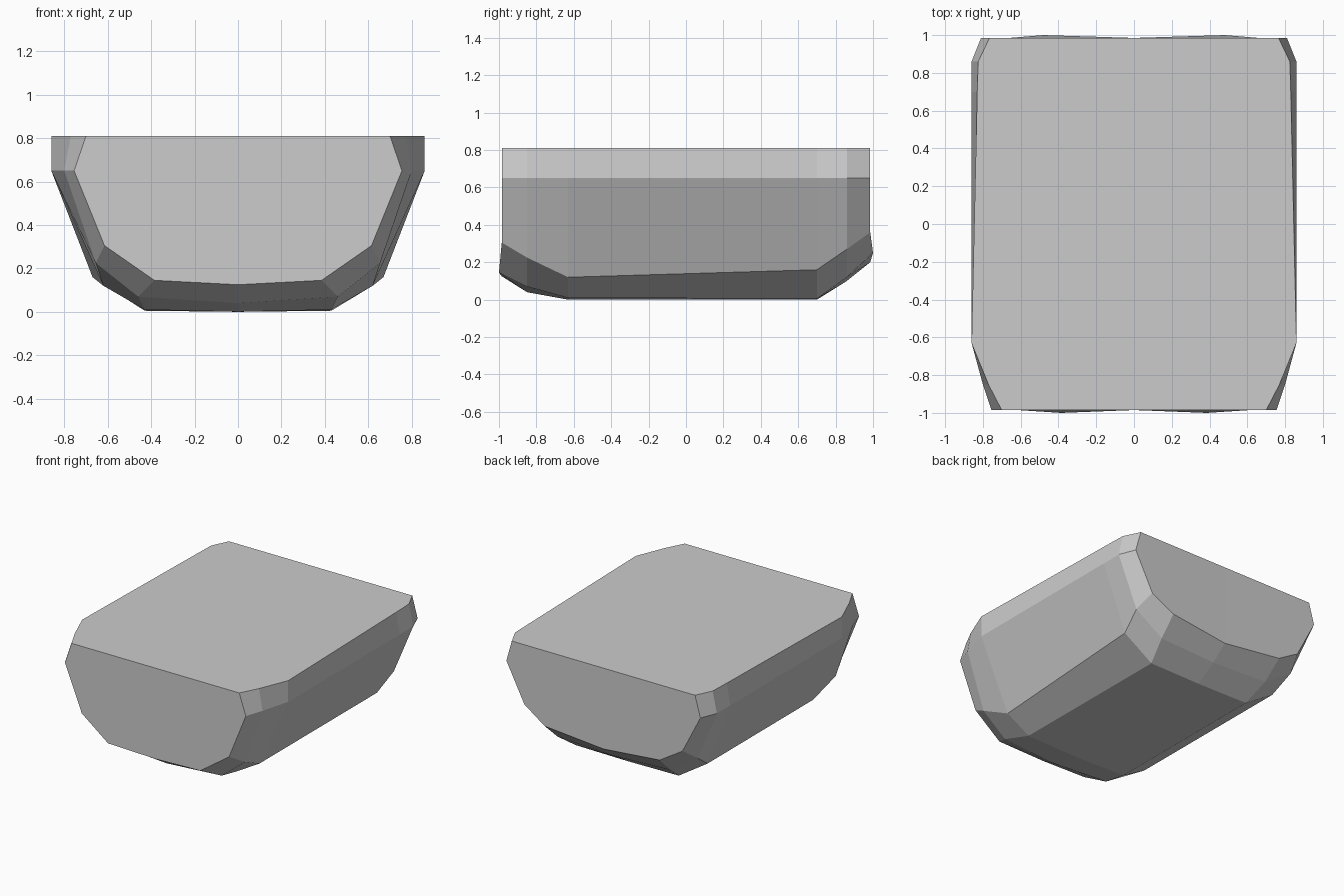
import bpy, bmesh

if "Cube" in bpy.data.objects:
    bpy.data.objects.remove(bpy.data.objects["Cube"])

TOP = 0.81
# Half cross-sections, front to back:
# y, rim x, side x, chine (x, z), bottom edge (x, z), keel z
sections = [
    (-0.985, 0.70, 0.755, (0.615, 0.305), (0.385, 0.145), 0.125),
    (-0.85, 0.77, 0.80, (0.655, 0.225), (0.46, 0.07), 0.04),
    (-0.63, 0.86, 0.86, (0.62, 0.12), (0.43, 0.01), 0.0),
    (0.70, 0.83, 0.86, (0.67, 0.16), (0.43, 0.005), 0.0),
    (0.86, 0.825, 0.86, (0.70, 0.27), (0.47, 0.12), 0.10),
    (0.985, 0.765, 0.81, (0.66, 0.36), (0.48, 0.25), 0.20),
]

bm = bmesh.new()
rings = []
for i, (y, rim, side, chine, low, keel) in enumerate(sections):
    half = [(rim, TOP), (side, 0.65), chine, low]
    pts = half + [(0, keel)] + [(-x, z) for x, z in reversed(half)]
    ring = []
    for k, (x, z) in enumerate(pts):
        # End walls bulge slightly at the bottom edge
        bulge = {0: -0.015, len(sections) - 1: 0.015}.get(i, 0) if k in (3, 5) else 0
        ring.append(bm.verts.new((x, y + bulge, z)))
    ring.append(bm.verts.new((0, y, TOP)))
    rings.append(ring)

# Skin between neighbouring sections
for a, b in zip(rings, rings[1:]):
    n = len(a)
    for k in range(n):
        j = (k + 1) % n
        bm.faces.new((a[k], a[j], b[j], b[k]))

# End walls, left and right halves
for r in (rings[0], rings[-1]):
    bm.faces.new((r[9], r[0], r[1], r[2], r[3], r[4]))
    bm.faces.new((r[9], r[4], r[5], r[6], r[7], r[8]))

bmesh.ops.recalc_face_normals(bm, faces=bm.faces)
mesh = bpy.data.meshes.new("tub_body")
bm.to_mesh(mesh)
bm.free()
body = bpy.data.objects.new("tub_body", mesh)
bpy.context.collection.objects.link(body)
